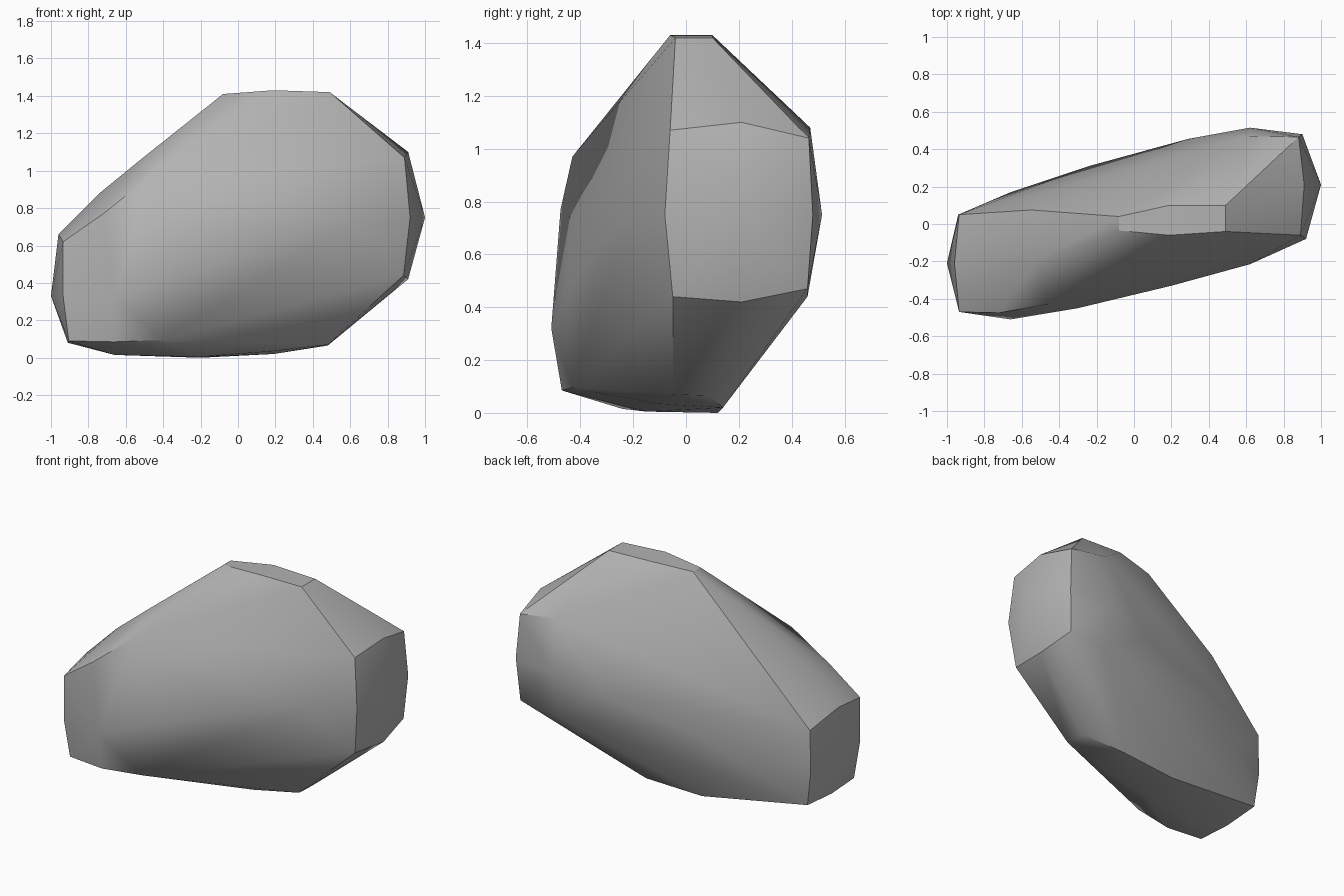
import bpy, bmesh, math

cube = bpy.data.objects.get("Cube")
if cube:
    bpy.data.objects.remove(cube, do_unlink=True)

# Facet rims of the boulder, each running around one worn side
right_end = [(0.89, -0.06, 1.07), (0.92, -0.08, 0.75), (0.885, -0.05, 0.44),
             (0.91, 0.21, 1.10), (1.0, 0.21, 0.75), (0.91, 0.21, 0.42),
             (0.88, 0.465, 1.04), (0.90, 0.48, 0.75), (0.88, 0.46, 0.47)]
left_end = [(-0.935, -0.47, 0.62), (-0.935, -0.47, 0.33), (-0.905, -0.45, 0.09),
            (-0.96, -0.21, 0.66), (-1.0, -0.21, 0.33), (-0.91, -0.21, 0.08),
            (-0.935, 0.05, 0.60), (-0.94, 0.05, 0.33), (-0.91, 0.04, 0.10)]
top_cap = [(-0.08, -0.035, 1.41), (0.19, -0.06, 1.43), (0.49, -0.04, 1.42),
           (-0.08, 0.04, 1.41), (0.19, 0.10, 1.43), (0.49, 0.10, 1.42)]
left_slope = [(-0.47, -0.43, 0.97), (-0.72, -0.475, 0.77),
              (-0.52, -0.20, 1.06), (-0.74, -0.20, 0.88), (-0.55, 0.075, 1.0)]
front_bulge = [(-0.66, -0.51, 0.32), (-0.30, -0.45, 0.46),
               (0.20, -0.33, 0.62), (0.62, -0.215, 0.73)]
back_bulge = [(-0.66, 0.17, 0.35), (-0.24, 0.31, 0.50), (0.29, 0.455, 0.66),
              (0.62, 0.515, 0.75), (0.62, 0.47, 1.08), (0.62, 0.46, 0.44)]
base = [(-0.66, -0.47, 0.085), (-0.40, -0.43, 0.095), (0.19, -0.11, 0.035),
        (0.48, -0.05, 0.07), (0.48, 0.09, 0.065), (0.19, 0.14, 0.02),
        (-0.20, 0.12, 0.0), (-0.20, -0.15, 0.005), (-0.66, -0.24, 0.015)]

# Wrap the rims in one solid skin
bm = bmesh.new()
for rim in (right_end, left_end, top_cap, left_slope, front_bulge, back_bulge, base):
    for point in rim:
        bm.verts.new(point)
hull = bmesh.ops.convex_hull(bm, input=bm.verts)
loose = {g for g in hull["geom_interior"] + hull["geom_unused"]
         if isinstance(g, bmesh.types.BMVert)}
bmesh.ops.delete(bm, geom=list(loose), context='VERTS')
bmesh.ops.recalc_face_normals(bm, faces=bm.faces)
mesh = bpy.data.meshes.new("boulder")
bm.to_mesh(mesh)
bm.free()

boulder = bpy.data.objects.new("boulder", mesh)
bpy.context.collection.objects.link(boulder)

# Plain stone colour
stone = bpy.data.materials.new("grey stone")
stone.use_nodes = True
colour = (0.45, 0.45, 0.45, 1.0)
stone.diffuse_color = colour
stone.node_tree.nodes["Principled BSDF"].inputs["Base Color"].default_value = colour
mesh.materials.append(stone)

# Soft faces with crisp rims
bpy.ops.object.select_all(action='DESELECT')
boulder.select_set(True)
bpy.context.view_layer.objects.active = boulder
bpy.ops.object.shade_smooth_by_angle(angle=math.radians(32))
